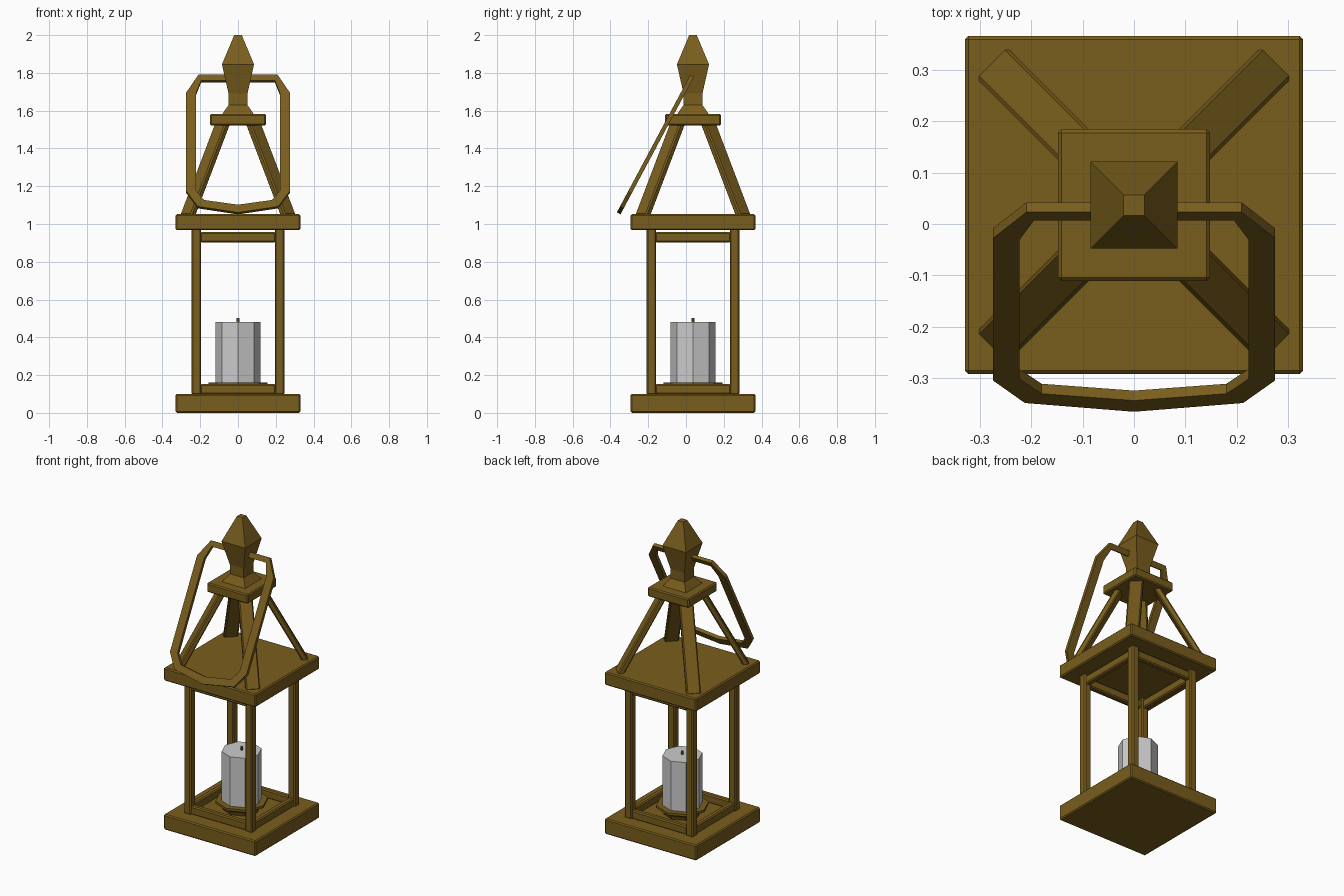
import bpy, bmesh, math
from mathutils import Vector, Matrix

if "Cube" in bpy.data.objects:
    bpy.data.objects.remove(bpy.data.objects["Cube"])

CY = 0.037  # body centre in y

brass = bpy.data.materials.new("brass")
brass.diffuse_color = (0.19, 0.11, 0.012, 1)
brass.use_nodes = True
brass.node_tree.nodes["Principled BSDF"].inputs["Base Color"].default_value = brass.diffuse_color


def finish(name, bm, mat=brass, bevel=0.0):
    bmesh.ops.recalc_face_normals(bm, faces=bm.faces)
    me = bpy.data.meshes.new(name)
    bm.to_mesh(me)
    bm.free()
    ob = bpy.data.objects.new(name, me)
    bpy.context.collection.objects.link(ob)
    if mat:
        me.materials.append(mat)
    if bevel:
        mod = ob.modifiers.new("bevel", 'BEVEL')
        mod.width, mod.segments = bevel, 1
    return ob


def box(name, centre, size, bevel=0.007, rot=None):
    bm = bmesh.new()
    m = Matrix.Translation(centre) @ (rot or Matrix()) @ Matrix.Diagonal((*size, 1))
    bmesh.ops.create_cube(bm, size=1, matrix=m)
    return finish(name, bm, bevel=bevel)


def lathe(name, profile, sides, turn=0.0, mat=brass):
    """Faceted solid from (radius, z) rings around the body axis."""
    bm = bmesh.new()
    rings = [[bm.verts.new((r * math.cos(turn + math.tau * i / sides),
                            CY + r * math.sin(turn + math.tau * i / sides), z))
              for i in range(sides)] for r, z in profile]
    for a, b in zip(rings, rings[1:]):
        for i in range(sides):
            j = (i + 1) % sides
            bm.faces.new((a[i], a[j], b[j], b[i]))
    bm.faces.new(rings[0])
    bm.faces.new(rings[-1])
    return finish(name, bm, mat)


# Base, roof and cap plates
box("base_plate", (0, CY, 0.05), (0.66, 0.66, 0.10))
box("roof_plate", (0, CY, 1.01), (0.66, 0.66, 0.085))
box("cap_plate", (0, CY, 1.552), (0.296, 0.296, 0.06))

# Corner posts and sloping roof struts
for sx in (-1, 1):
    for sy in (-1, 1):
        tag = ("left" if sx < 0 else "right") + ("_front" if sy < 0 else "_back")
        box("post_" + tag, (sx * 0.22, CY + sy * 0.22, 0.535), (0.05, 0.05, 0.88))
        low = Vector((sx * 0.268, CY + sy * 0.268, 1.04))
        high = Vector((sx * 0.078, CY + sy * 0.078, 1.54))
        z = (high - low).normalized()
        x = Vector((-sy, sx, 0)).normalized()
        rot = Matrix((x, z.cross(x), z)).transposed().to_4x4()
        box("strut_" + tag, (low + high) / 2, (0.085, 0.036, (high - low).length), rot=rot)

# Rails between the posts
for level, z in (("lower", 0.125), ("upper", 0.93)):
    for s, fb, lr in ((-1, "front", "left"), (1, "back", "right")):
        box(f"{level}_rail_{fb}", (0, CY + s * 0.22, z), (0.40, 0.036, 0.055))
        box(f"{level}_rail_{lr}", (s * 0.22, CY, z), (0.036, 0.40, 0.055))

# Candle, its dish and wick
lathe("candle_dish", [(0.11, 0.1), (0.12, 0.125), (0.157, 0.145), (0.157, 0.16)], 8)
lathe("candle", [(0.119, 0.155), (0.119, 0.48)], 8, mat=None)
lathe("wick", [(0.008, 0.478), (0.008, 0.502)], 6)

# Square finial
q = math.sqrt(2)
lathe("finial", [(0.085 * q, 1.58), (0.05 * q, 1.63), (0.05 * q, 1.69),
                 (0.085 * q, 1.845), (0.02 * q, 2.0)], 4, math.pi / 4)

# Tilted carrying ring: half outlines (x, z), mirrored
outer = [(0.21, 1.785), (0.275, 1.69), (0.275, 1.17), (0.213, 1.088), (0, 1.056)]
inner = [(0.195, 1.755), (0.223, 1.685), (0.223, 1.175), (0.18, 1.122), (0, 1.097)]
bm = bmesh.new()
normal = Vector((0, 0.88, -0.47)) * 0.011


def loop(half, side):
    pts = half + [(-x, z) for x, z in half[-2::-1]]
    return [bm.verts.new(Vector((x, 0.03 - (1.78 - z) * 0.534, z)) + normal * side)
            for x, z in pts]


loops = [loop(outer, 1), loop(inner, 1), loop(inner, -1), loop(outer, -1)]
n = len(loops[0])
for a, b in zip(loops, loops[1:] + loops[:1]):
    for i in range(n):
        j = (i + 1) % n
        bm.faces.new((a[i], a[j], b[j], b[i]))
finish("carrying_ring", bm)
